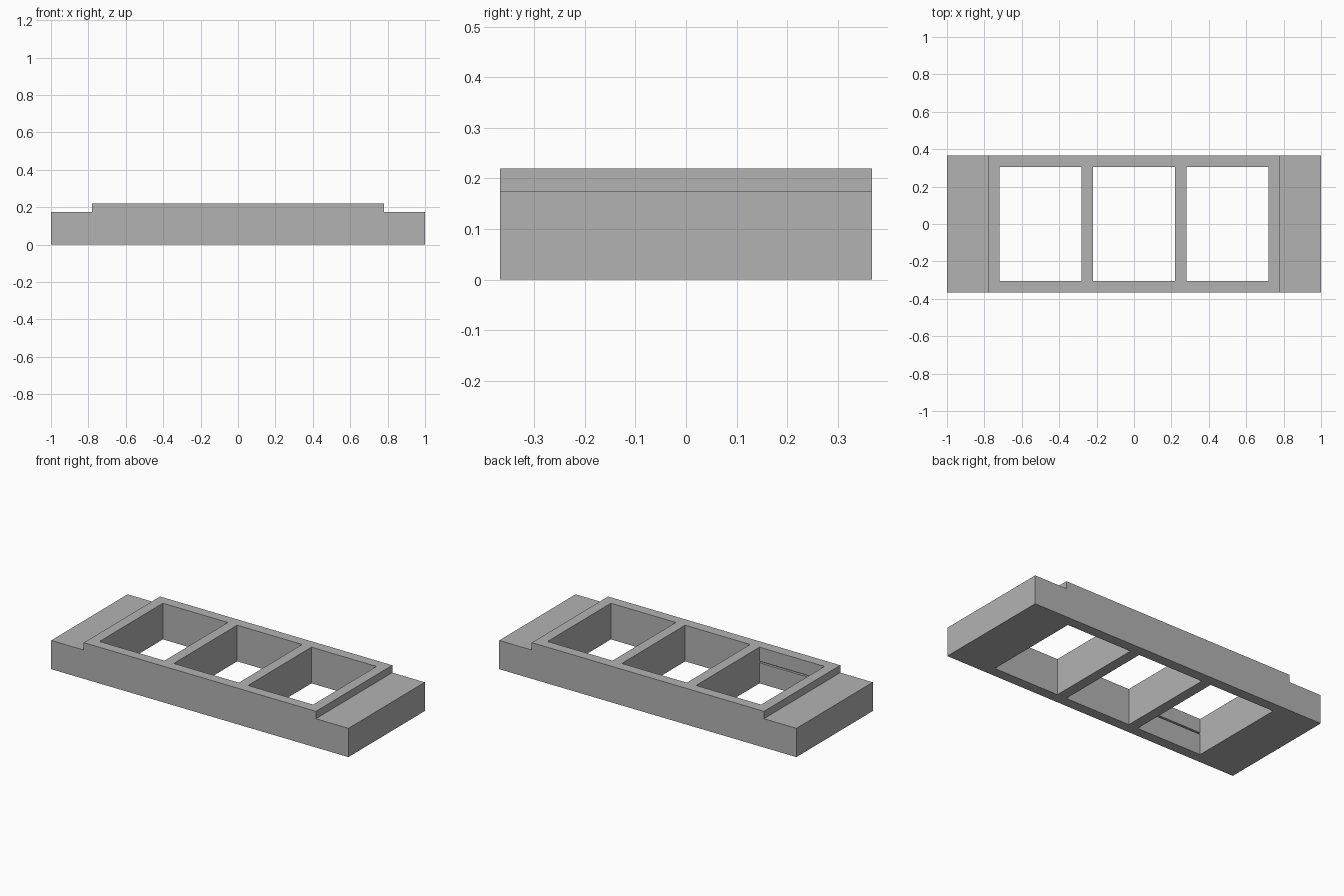
import bpy
import bmesh

cube = bpy.data.objects.get("Cube")
if cube:
    bpy.data.objects.remove(cube, do_unlink=True)

HALF_DEPTH = 0.367
WALL = 0.0625
CELL = 0.4375
FRAME = (3 * CELL + 4 * WALL) / 2
LEDGE_Z, TOP_Z = 0.175, 0.22

grey = bpy.data.materials.new("plain grey")
grey.use_nodes = True
color = (0.45, 0.45, 0.45, 1)
grey.diffuse_color = color
grey.node_tree.nodes["Principled BSDF"].inputs["Base Color"].default_value = color


def extrude_profile(name, points, y0, y1):
    """Extrude an x-z outline along y into a solid."""
    bm = bmesh.new()
    face = bm.faces.new([bm.verts.new((x, y0, z)) for x, z in points])
    moved = bmesh.ops.extrude_face_region(bm, geom=[face])["geom"]
    verts = [g for g in moved if isinstance(g, bmesh.types.BMVert)]
    bmesh.ops.translate(bm, verts=verts, vec=(0, y1 - y0, 0))
    bmesh.ops.recalc_face_normals(bm, faces=bm.faces)
    mesh = bpy.data.meshes.new(name)
    bm.to_mesh(mesh)
    bm.free()
    mesh.materials.append(grey)
    obj = bpy.data.objects.new(name, mesh)
    bpy.context.collection.objects.link(obj)
    return obj


def cut_box(target, x, y, z):
    """Subtract a box given by its (min, max) ranges."""
    outline = [(x[0], z[0]), (x[1], z[0]), (x[1], z[1]), (x[0], z[1])]
    cutter = extrude_profile("cutter", outline, *y)
    cutter.hide_render = True
    mod = target.modifiers.new("cut", 'BOOLEAN')
    mod.operation = 'DIFFERENCE'
    mod.solver = 'EXACT'
    mod.object = cutter
    bpy.context.view_layer.objects.active = target
    bpy.ops.object.modifier_apply(modifier=mod.name)
    bpy.data.objects.remove(cutter, do_unlink=True)


# Block with a raised middle and a lower ledge at each end
half = [(1, 0), (1, LEDGE_Z), (FRAME, LEDGE_Z), (FRAME, TOP_Z)]
outline = half + [(-x, z) for x, z in reversed(half)]
frame = extrude_profile("three_cell_frame", outline, -HALF_DEPTH, HALF_DEPTH)

# Three openings through the full height
inner = HALF_DEPTH - WALL
for i in (-1, 0, 1):
    cx = i * (CELL + WALL)
    cut_box(frame, (cx - CELL / 2, cx + CELL / 2), (-inner, inner), (-0.1, 0.4))

# Fine groove on the front inner wall of the right-hand opening
cx = -(CELL + WALL)
cut_box(frame, (cx - CELL / 2, cx + CELL / 2), (-inner - 0.015, -inner + 0.05), (0.125, 0.135))
